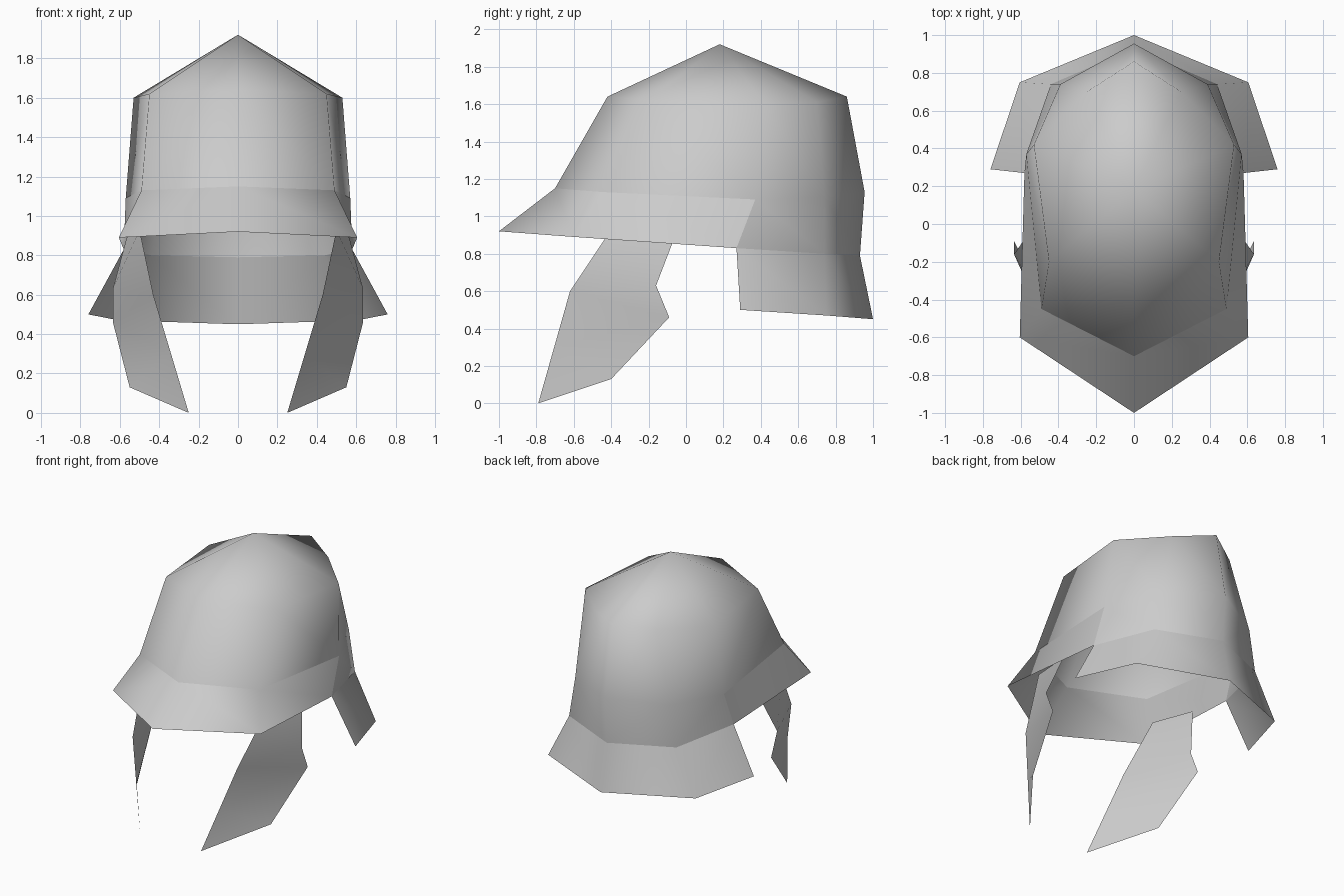
import bpy
import bmesh

if "Cube" in bpy.data.objects:
    bpy.data.objects.remove(bpy.data.objects["Cube"], do_unlink=True)

# One plain grey metal
metal = bpy.data.materials.new("grey_metal")
metal.use_nodes = True
grey = (0.6, 0.6, 0.6, 1.0)
metal.diffuse_color = grey
shader = metal.node_tree.nodes["Principled BSDF"]
shader.inputs["Base Color"].default_value = grey
shader.inputs["Roughness"].default_value = 0.6


def loft(bm, rows):
    """Bridge rows (top to bottom) of points (front to back) with faces."""
    grid = [[bm.verts.new(p) for p in row] for row in rows]
    for upper, lower in zip(grid, grid[1:]):
        for i in range(len(upper) - 1):
            bm.faces.new((upper[i], lower[i], lower[i + 1], upper[i + 1]))


def shell(name, *patches):
    """Smooth thin sheet made from lofted half patches, mirrored across x."""
    bm = bmesh.new()
    for rows in patches:
        loft(bm, rows)
    bmesh.ops.remove_doubles(bm, verts=bm.verts, dist=0.0005)
    for face in bm.faces:
        face.smooth = True
    mesh = bpy.data.meshes.new(name)
    bm.to_mesh(mesh)
    bm.free()
    mesh.materials.append(metal)
    obj = bpy.data.objects.new(name, mesh)
    bpy.context.collection.objects.link(obj)
    mirror = obj.modifiers.new("mirror", "MIRROR")
    mirror.use_clip = True
    return obj


# Half rings of the skull, from front centre round the side to back centre
apex = [(0, 0.18, 1.92)] * 5
crown = [(0, -0.42, 1.64), (0.45, -0.2, 1.62), (0.53, 0.42, 1.6),
         (0.25, 0.7, 1.61), (0, 0.86, 1.64)]
brow = [(0, -0.7, 1.15), (0.49, -0.45, 1.13), (0.57, 0.37, 1.09),
        (0.39, 0.74, 1.1), (0, 0.955, 1.13)]
nape = [(0.58, 0.27, 0.83), (0.44, 0.74, 0.8), (0, 0.93, 0.79)]

# Lower edges of the flared plates
brim_edge = [(0, -1, 0.92), (0.605, -0.6, 0.89), nape[0]]
neck_edge = [(0.76, 0.29, 0.5), (0.605, 0.75, 0.47), (0, 1, 0.45)]

shell("dome", [apex, crown, brow], [brow[2:], nape])
shell("brim", [brow[:3], brim_edge])
shell("neck_guard", [nape, neck_edge])

# Hanging cheek plates: front edge paired with rear edge, top to tip
shell("cheek_guards", [
    [(0.5, -0.4, 0.93), (0.565, -0.06, 0.89)],
    [(0.43, -0.62, 0.6), (0.635, -0.16, 0.63)],
    [(0.34, -0.705, 0.3), (0.635, -0.09, 0.46)],
    [(0.25, -0.79, 0), (0.55, -0.4, 0.13)],
])
